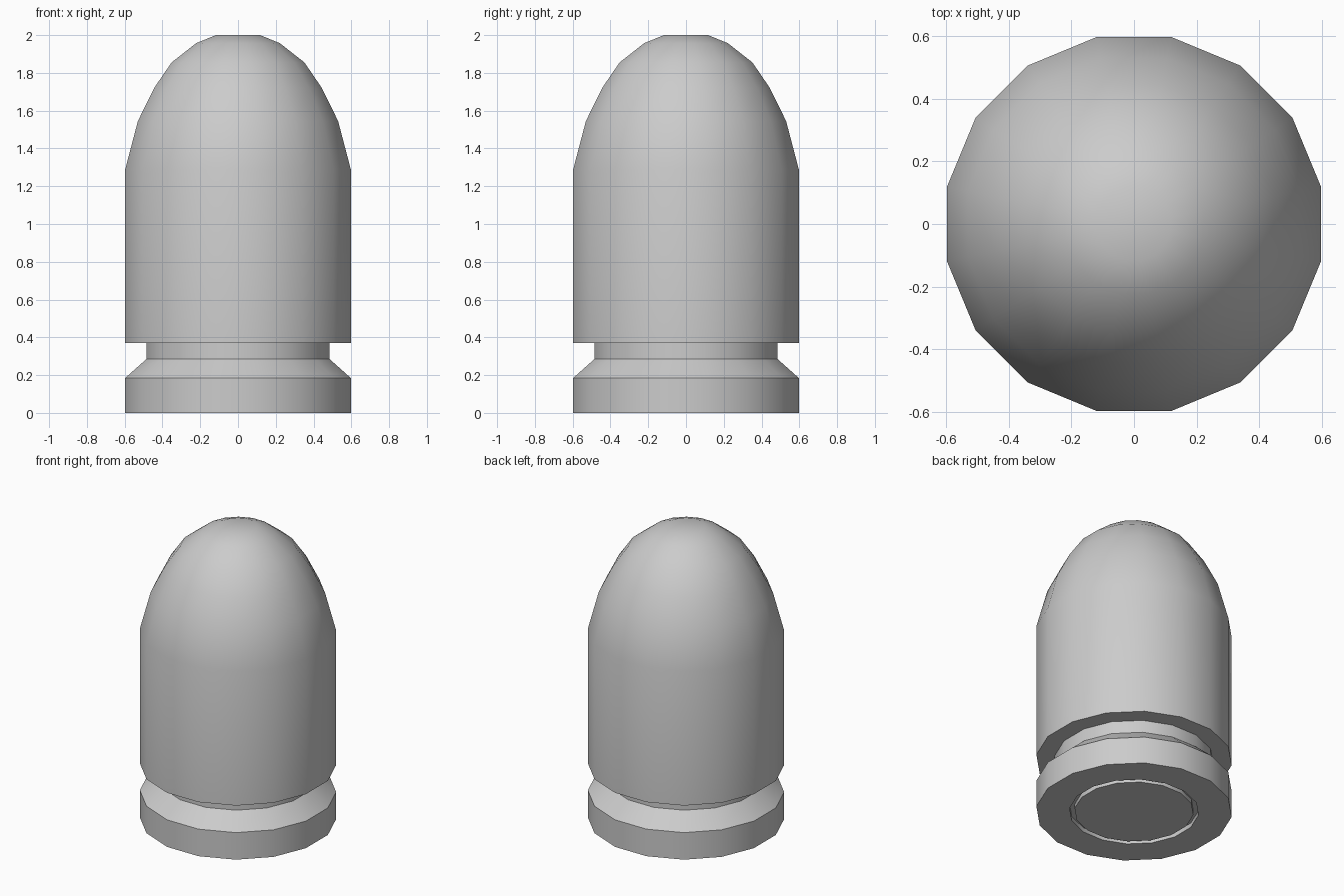
import bpy, bmesh
from math import radians, cos, sin, pi

if "Cube" in bpy.data.objects:
    bpy.data.objects.remove(bpy.data.objects["Cube"])

SIDES = 16
K = 1 / cos(pi / SIDES)  # half-width across flats -> corner radius


def lathe(name, profile, cap_start=False, cap_end=False):
    """Revolve (half_width, z) points into a 16-sided part."""
    bm = bmesh.new()
    rings = []
    for w, z in profile:
        rings.append([bm.verts.new((w * K * cos((i + 0.5) * 2 * pi / SIDES),
                                    w * K * sin((i + 0.5) * 2 * pi / SIDES), z))
                      for i in range(SIDES)])
    for a, b in zip(rings, rings[1:]):
        for i in range(SIDES):
            j = (i + 1) % SIDES
            bm.faces.new((a[i], a[j], b[j], b[i]))
    if cap_start:
        bm.faces.new(rings[0][::-1])
    if cap_end:
        bm.faces.new(rings[-1])
    mesh = bpy.data.meshes.new(name)
    bm.to_mesh(mesh)
    bm.free()
    obj = bpy.data.objects.new(name, mesh)
    bpy.context.collection.objects.link(obj)
    bpy.ops.object.select_all(action='DESELECT')
    obj.select_set(True)
    bpy.context.view_layer.objects.active = obj
    bpy.ops.object.shade_smooth_by_angle(angle=radians(30))
    return obj


# Case and rounded tip: base recess, rim, extractor groove, wall, dome
lathe("case_and_tip", [
    (0.363, 0.03), (0.394, 0.03), (0.394, 0.0),
    (0.597, 0.0), (0.597, 0.185), (0.485, 0.285), (0.485, 0.37),
    (0.597, 0.37), (0.597, 1.29),
    (0.53, 1.545), (0.444, 1.72), (0.352, 1.855), (0.222, 1.957), (0.117, 2.0),
], cap_end=True)

# Base disc sitting inside the recess
lathe("base_disc", [(0.363, 0.0), (0.363, 0.03)], cap_start=True)
